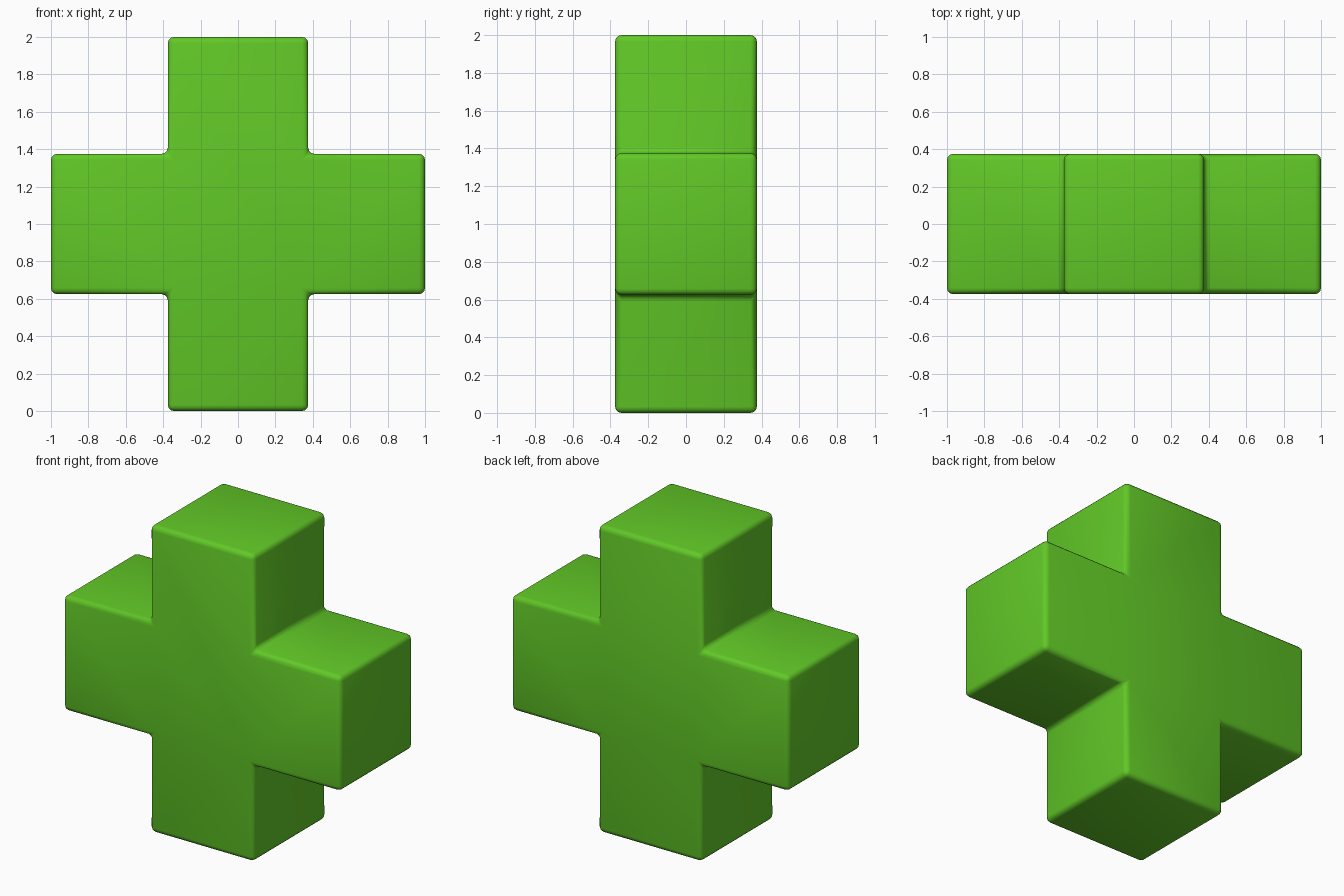
import bpy, bmesh

if "Cube" in bpy.data.objects:
    bpy.data.objects.remove(bpy.data.objects["Cube"])

A, L, MID = 0.375, 1.0, 1.0   # arm half-width, arm length, centre height

# Plus-shaped outline: one quarter's three corners, rotated four times
outline = []
quarter = [(L, -A), (L, A), (A, A)]
for _ in range(4):
    outline += quarter
    quarter = [(-z, x) for x, z in quarter]

# Extrude the outline from front to back
bm = bmesh.new()
face = bm.faces.new([bm.verts.new((x, -A, MID + z)) for x, z in outline])
ext = bmesh.ops.extrude_face_region(bm, geom=[face])
bmesh.ops.translate(bm, vec=(0, 2 * A, 0),
                    verts=[v for v in ext["geom"] if isinstance(v, bmesh.types.BMVert)])
bmesh.ops.recalc_face_normals(bm, faces=bm.faces)

# Rounded edges and inner corners
bmesh.ops.bevel(bm, geom=bm.edges[:], offset=0.033, segments=3, profile=0.5,
                affect='EDGES', clamp_overlap=True)
bmesh.ops.recalc_face_normals(bm, faces=bm.faces)

mesh = bpy.data.meshes.new("plus_block")
bm.to_mesh(mesh)
bm.free()
cross = bpy.data.objects.new("plus_block", mesh)
bpy.context.collection.objects.link(cross)

# Green, smooth-shaded
mat = bpy.data.materials.new("green")
mat.diffuse_color = (0.12, 0.58, 0.02, 1)
mat.use_nodes = True
mat.node_tree.nodes["Principled BSDF"].inputs["Base Color"].default_value = mat.diffuse_color
mesh.materials.append(mat)
for p in mesh.polygons:
    p.use_smooth = True
